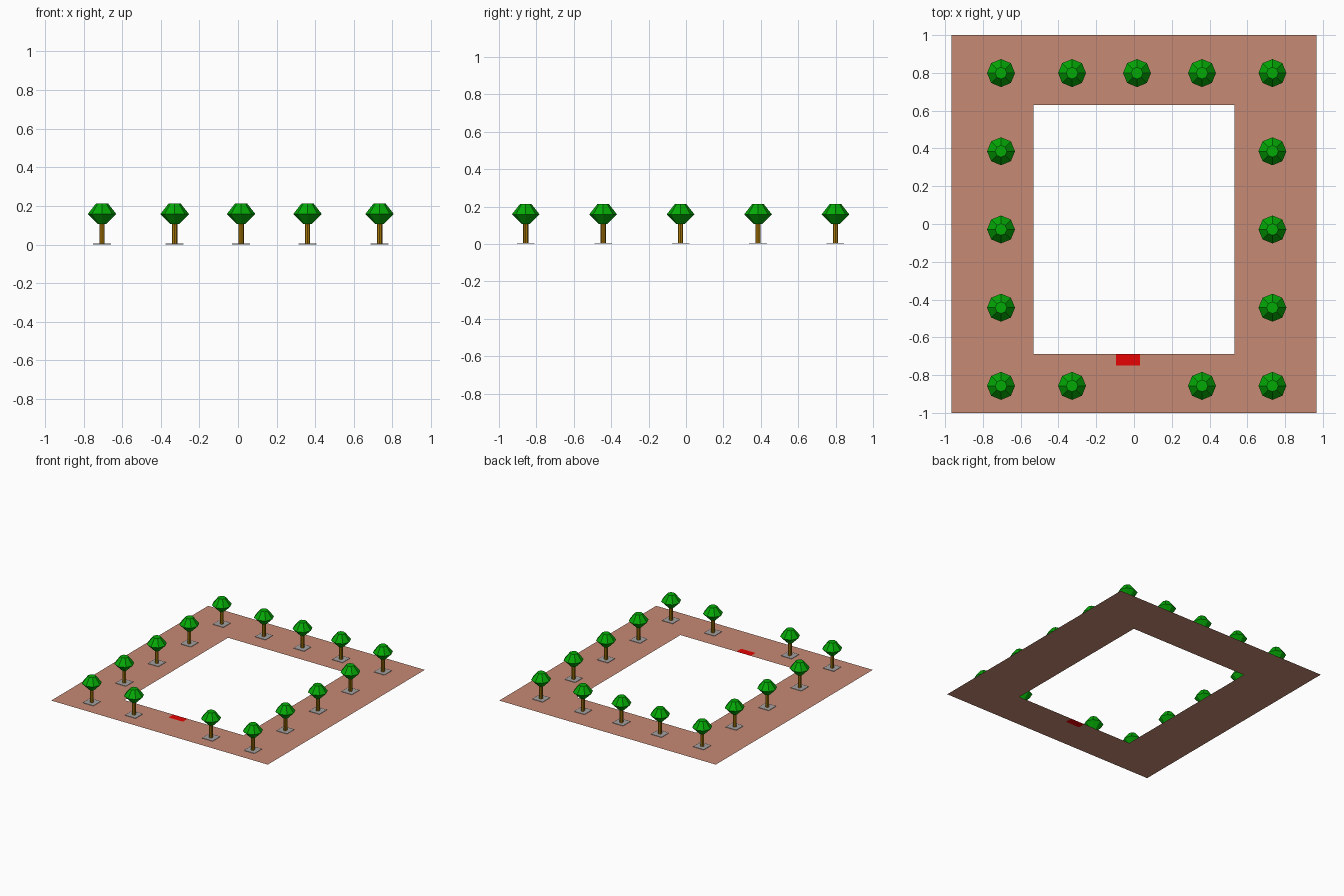
import bpy, bmesh, math

if "Cube" in bpy.data.objects:
    bpy.data.objects.remove(bpy.data.objects["Cube"])


def material(name, srgb):
    m = bpy.data.materials.new(name)
    lin = [((c / 255 + 0.055) / 1.055) ** 2.4 if c > 10 else c / 255 / 12.92 for c in srgb]
    m.diffuse_color = (*lin, 1)
    m.use_nodes = True
    m.node_tree.nodes["Principled BSDF"].inputs["Base Color"].default_value = m.diffuse_color
    return m


PAVING = material("paving", (198, 138, 116))
RED = material("red", (231, 4, 4))
GREEN = material("leaf green", (4, 170, 6))
BROWN = material("bark brown", (168, 120, 10))
GREY = material("grate grey", (165, 160, 160))


def make_mesh(name, bm, mats):
    me = bpy.data.meshes.new(name)
    bm.to_mesh(me)
    bm.free()
    for m in mats:
        me.materials.append(m)
    return me


def add_object(name, me, loc=(0, 0, 0)):
    ob = bpy.data.objects.new(name, me)
    ob.location = loc
    bpy.context.collection.objects.link(ob)
    return ob


def lathe(name, profile, mat, sides=8):
    """Closed low-poly solid from (radius, z) rings."""
    bm = bmesh.new()
    rings = [[bm.verts.new((r * math.cos(math.tau * i / sides),
                            r * math.sin(math.tau * i / sides), z))
              for i in range(sides)] for r, z in profile]
    for a, b in zip(rings, rings[1:]):
        for i in range(sides):
            j = (i + 1) % sides
            bm.faces.new((a[i], a[j], b[j], b[i]))
    bm.faces.new(rings[0][::-1])
    bm.faces.new(rings[-1])
    return make_mesh(name, bm, [mat])


# Paved square ring with a red panel cut in at the inner front edge
xs = [-0.966, -0.531, -0.096, 0.031, 0.531, 0.966]
ys = [-1.0, -0.748, -0.687, 0.631, 1.0]
bm = bmesh.new()
grid = [[bm.verts.new((x, y, 0)) for x in xs] for y in ys]
for j in range(len(ys) - 1):
    for i in range(len(xs) - 1):
        if j == 2 and 1 <= i <= 3:
            continue  # open centre
        f = bm.faces.new((grid[j][i], grid[j][i + 1], grid[j + 1][i + 1], grid[j + 1][i]))
        f.material_index = int(i == 2 and j == 1)
add_object("paving_ring", make_mesh("paving_ring", bm, [PAVING, RED]))

# Tree parts
trunk = lathe("trunk", [(0.014, 0.001), (0.014, 0.125)], BROWN)
canopy = lathe("canopy", [(0.022, 0.106), (0.074, 0.158), (0.031, 0.213)], GREEN)

# Thin square tree grate with a stepped inset, clear of the paving surface
bm = bmesh.new()
bmesh.ops.create_cube(bm, size=1)
for v in bm.verts:
    v.co = (v.co.x * 0.094, v.co.y * 0.094, 0.003 + v.co.z * 0.003)
top = max(bm.faces, key=lambda f: f.calc_center_median().z)
bmesh.ops.inset_region(bm, faces=[top], thickness=0.012, depth=-0.001)
grate = make_mesh("tree_grate", bm, [GREY])

# Trees around the ring, leaving a gap at the middle of the front
tree_x = [-0.704, -0.328, 0.016, 0.360, 0.733]
tree_y = [-0.857, -0.443, -0.029, 0.385, 0.799]
for i, x in enumerate(tree_x):
    for j, y in enumerate(tree_y):
        if (0 < i < 4 and 0 < j < 4) or (i == 2 and j == 0):
            continue
        for me in (trunk, canopy, grate):
            add_object(me.name, me, (x, y, 0))
